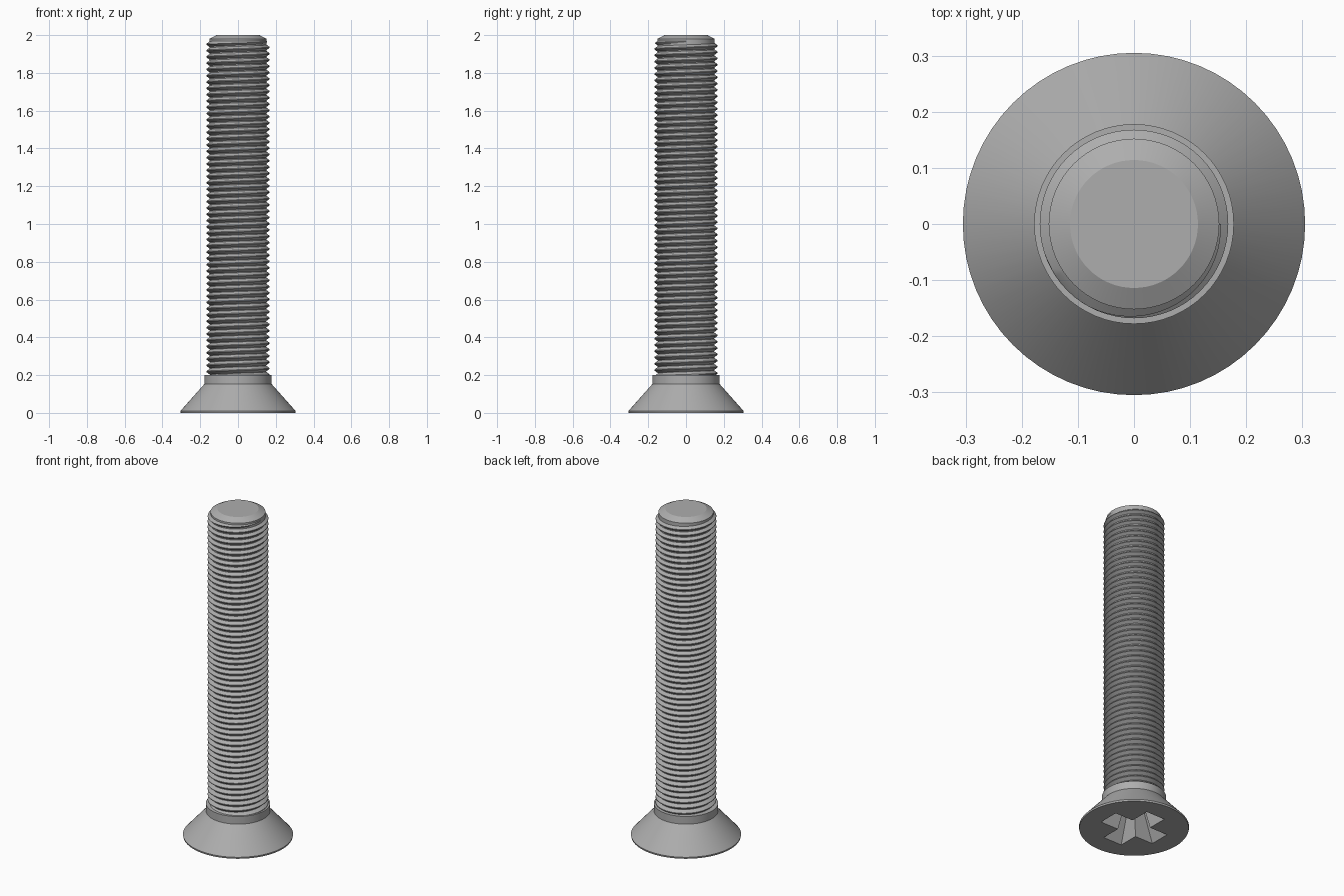
import bpy, bmesh, math

cube = bpy.data.objects.get("Cube")
if cube:
    bpy.data.objects.remove(cube)

SEG = 64
steel = bpy.data.materials.new("grey steel")
steel.use_nodes = True
GREY = (0.42, 0.42, 0.42, 1)
steel.diffuse_color = GREY
steel.node_tree.nodes["Principled BSDF"].inputs["Base Color"].default_value = GREY


def make_object(name, bm):
    bmesh.ops.recalc_face_normals(bm, faces=bm.faces)
    mesh = bpy.data.meshes.new(name)
    bm.to_mesh(mesh)
    bm.free()
    mesh.materials.append(steel)
    obj = bpy.data.objects.new(name, mesh)
    bpy.context.collection.objects.link(obj)
    return obj


def shade(obj):
    bpy.ops.object.select_all(action="DESELECT")
    obj.select_set(True)
    bpy.context.view_layer.objects.active = obj
    bpy.ops.object.shade_smooth_by_angle(angle=math.radians(25))


def lathe(name, profile):
    """Closed solid of revolution from (radius, z) points."""
    bm = bmesh.new()
    rings = [[bm.verts.new((r * math.cos(math.tau * i / SEG), r * math.sin(math.tau * i / SEG), z))
              for i in range(SEG)] for r, z in profile]
    for low, high in zip(rings, rings[1:]):
        for i in range(SEG):
            j = (i + 1) % SEG
            bm.faces.new((low[i], low[j], high[j], high[i]))
    bm.faces.new(rings[0])
    bm.faces.new(rings[-1])
    return make_object(name, bm)


# Countersunk head with collar
head = lathe("countersunk_head", [(0.303, 0), (0.305, 0.01), (0.178, 0.153), (0.178, 0.2)])

# Tapered cross recess in the head
bm = bmesh.new()
loops = []
for z, reach, half in ((-0.02, 0.196, 0.067), (0.15, 0.105, 0.036)):
    loop = []
    for k in range(4):
        c, s = round(math.cos(k * math.pi / 2)), round(math.sin(k * math.pi / 2))
        for x, y in ((reach, -half), (reach, half), (half, half)):
            loop.append(bm.verts.new((c * x - s * y, s * x + c * y, z)))
    loops.append(loop)
for i in range(12):
    j = (i + 1) % 12
    bm.faces.new((loops[0][i], loops[0][j], loops[1][j], loops[1][i]))
for loop in loops:
    bm.faces.new(loop)
cutter = make_object("recess_cutter", bm)
cutter.hide_render = True
cut = head.modifiers.new("recess", "BOOLEAN")
cut.operation = "DIFFERENCE"
cut.solver = "EXACT"
cut.object = cutter
bpy.context.view_layer.objects.active = head
bpy.ops.object.modifier_apply(modifier=cut.name)
bpy.data.objects.remove(cutter)
shade(head)

# Shaft core with chamfered tip
shade(lathe("shaft_core", [(0.149, 0.19), (0.152, 1.95), (0.152, 1.98), (0.114, 2.0)]))

# Helical thread: a V ridge swept around the shaft, fading out at the tip
PITCH, ROOT, CREST = 1 / 30, 0.148, 0.168
START, END = 0.185, 1.972
RIDGE = [(0.0, ROOT), (0.44, CREST), (0.56, CREST)]
turns = int((END - START) / PITCH) + 1
bm = bmesh.new()
columns = []
for i in range(SEG * turns + 1):
    a = math.tau * i / SEG
    column = []
    for f, r in RIDGE + [(1.0, ROOT)]:
        z = min(START + PITCH * (i / SEG + f - 1), END)
        r = min(r, ROOT + max(0, END - z) * 1.2)
        column.append(bm.verts.new((r * math.cos(a), r * math.sin(a), z)))
    columns.append(column)
for one, two in zip(columns, columns[1:]):
    for k in range(3):
        bm.faces.new((one[k], two[k], two[k + 1], one[k + 1]))
bmesh.ops.remove_doubles(bm, verts=bm.verts, dist=0.00005)
bmesh.ops.dissolve_degenerate(bm, edges=bm.edges, dist=0.00005)
shade(make_object("thread", bm))
